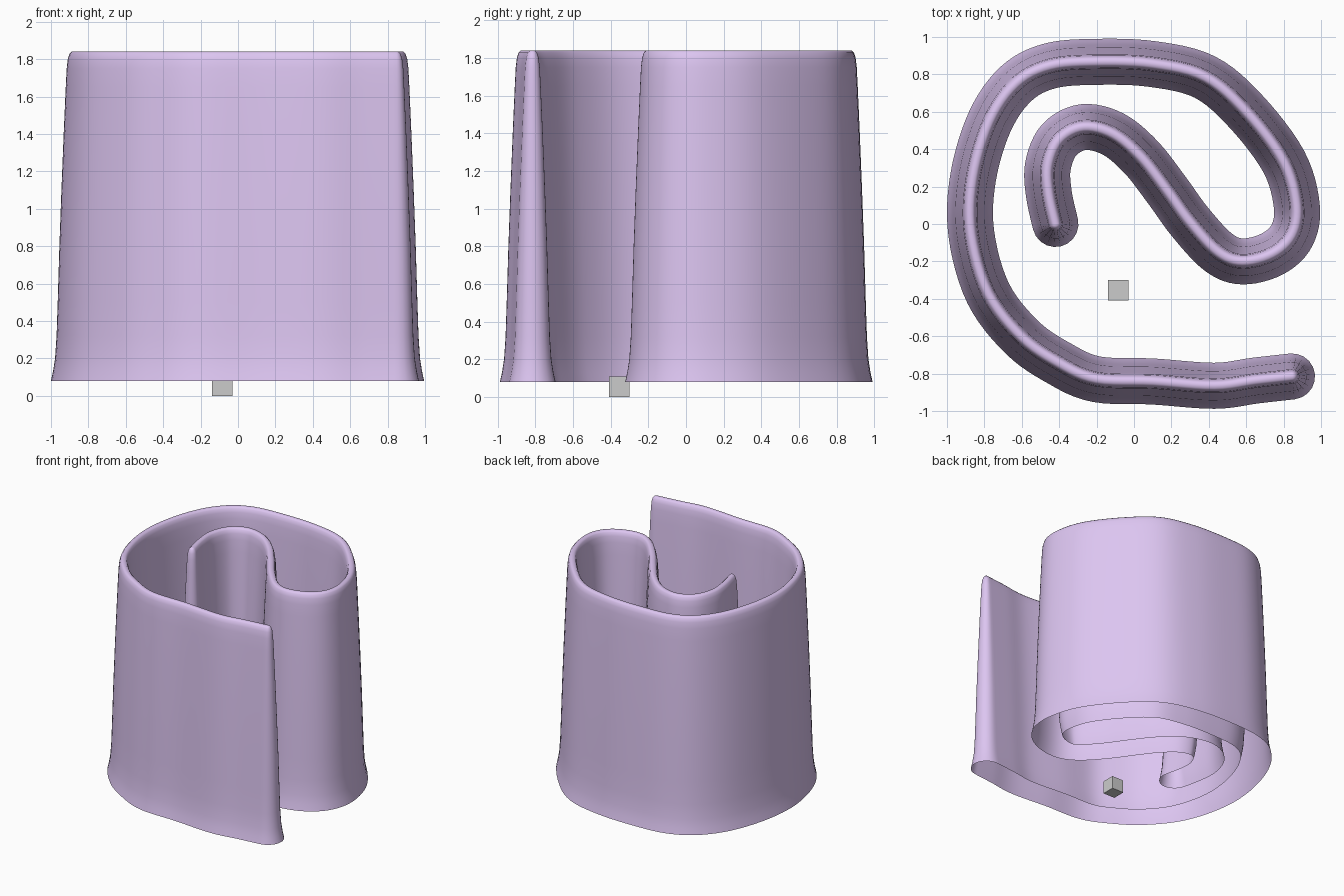
import bpy, bmesh, math
from mathutils import Vector
from mathutils.geometry import interpolate_bezier

if "Cube" in bpy.data.objects:
    bpy.data.objects.remove(bpy.data.objects["Cube"])

# centre line of the curled wall, seen from above
PATH = [(.845, -.815), (.65, -.837), (.43, -.865), (.1, -.842), (-.2, -.83),
        (-.4, -.745), (-.6, -.605), (-.78, -.37), (-.87, -.05), (-.86, .25),
        (-.77, .55), (-.63, .75), (-.45, .845), (-.2, .867), (.1, .855),
        (.38, .785), (.6, .6), (.8, .335), (.87, .1), (.845, -.06),
        (.74, -.16), (.58, -.2), (.45, -.15), (.3, .01), (.18, .175),
        (.04, .355), (-.11, .48), (-.27, .518), (-.4, .45), (-.46, .31),
        (-.455, .16), (-.42, 0)]
# (height, half thickness) of the wall's tapering section
SECTION = [(.08, .123), (.13, .112), (.2, .101), (.32, .093), (.5, .087),
           (.8, .078), (1.1, .067), (1.4, .055), (1.65, .044), (1.75, .039),
           (1.80, .033), (1.828, .024), (1.84, .012)]
STEPS, CAP = 6, 10


def material(name, color):
    m = bpy.data.materials.new(name)
    m.diffuse_color = color
    m.use_nodes = True
    m.node_tree.nodes["Principled BSDF"].inputs["Base Color"].default_value = m.diffuse_color
    return m


def smooth_path(points):
    """Catmull-Rom style curve through the points."""
    p = [Vector(q).to_3d() for q in points]
    n = len(p)
    tan = [(p[min(i + 1, n - 1)] - p[max(i - 1, 0)]) / 6 for i in range(n)]
    out = []
    for i in range(n - 1):
        seg = interpolate_bezier(p[i], p[i] + tan[i], p[i + 1] - tan[i + 1],
                                 p[i + 1], STEPS + 1)
        out += seg[:-1]
    return out + [p[-1]]


line = smooth_path(PATH)
n = len(line)
# outline = (centre, outward direction): one side, round end, other side, round end
tangents = [(line[min(i + 1, n - 1)] - line[max(i - 1, 0)]).normalized() for i in range(n)]
normals = [Vector((-t.y, t.x, 0)) for t in tangents]


def round_end(centre, start):
    a0 = math.atan2(start.y, start.x)
    return [(centre, Vector((math.cos(a0 - math.pi * k / CAP),
                             math.sin(a0 - math.pi * k / CAP), 0))) for k in range(1, CAP)]


outline = list(zip(line, normals)) + round_end(line[-1], normals[-1])
outline += [(c, -d) for c, d in zip(reversed(line), reversed(normals))]
outline += round_end(line[0], -normals[0])
m = len(outline)

# curled wall: hollow shell of stacked outlines, open underneath
bm = bmesh.new()
rings = [[bm.verts.new(c + d * w + Vector((0, 0, z))) for c, d in outline] for z, w in SECTION]
for low, high in zip(rings, rings[1:]):
    for i in range(m):
        j = (i + 1) % m
        bm.faces.new((low[j], low[i], high[i], high[j]))
# rounded rim closed along the top
ring = rings[-1]
for i in range(n - 1):
    a = 2 * n + CAP - 2 - i
    bm.faces.new((ring[a], ring[a - 1], ring[i + 1], ring[i]))
bm.faces.new(ring[n - 1:n + CAP][::-1])
bm.faces.new((ring[2 * n + CAP - 2:] + ring[:1])[::-1])
mesh = bpy.data.meshes.new("curled_wall")
bm.to_mesh(mesh)
bm.free()
wall = bpy.data.objects.new("curled_wall", mesh)
bpy.context.collection.objects.link(wall)
mesh.materials.append(material("lilac", (.72, .56, .88, 1)))
bpy.context.view_layer.objects.active = wall
wall.select_set(True)
bpy.ops.object.shade_smooth_by_angle(angle=math.radians(50))

# small grey cube on the floor inside the curl
bpy.ops.mesh.primitive_cube_add(size=.11, location=(-.085, -.355, .055))
bpy.context.object.name = "small_cube"
